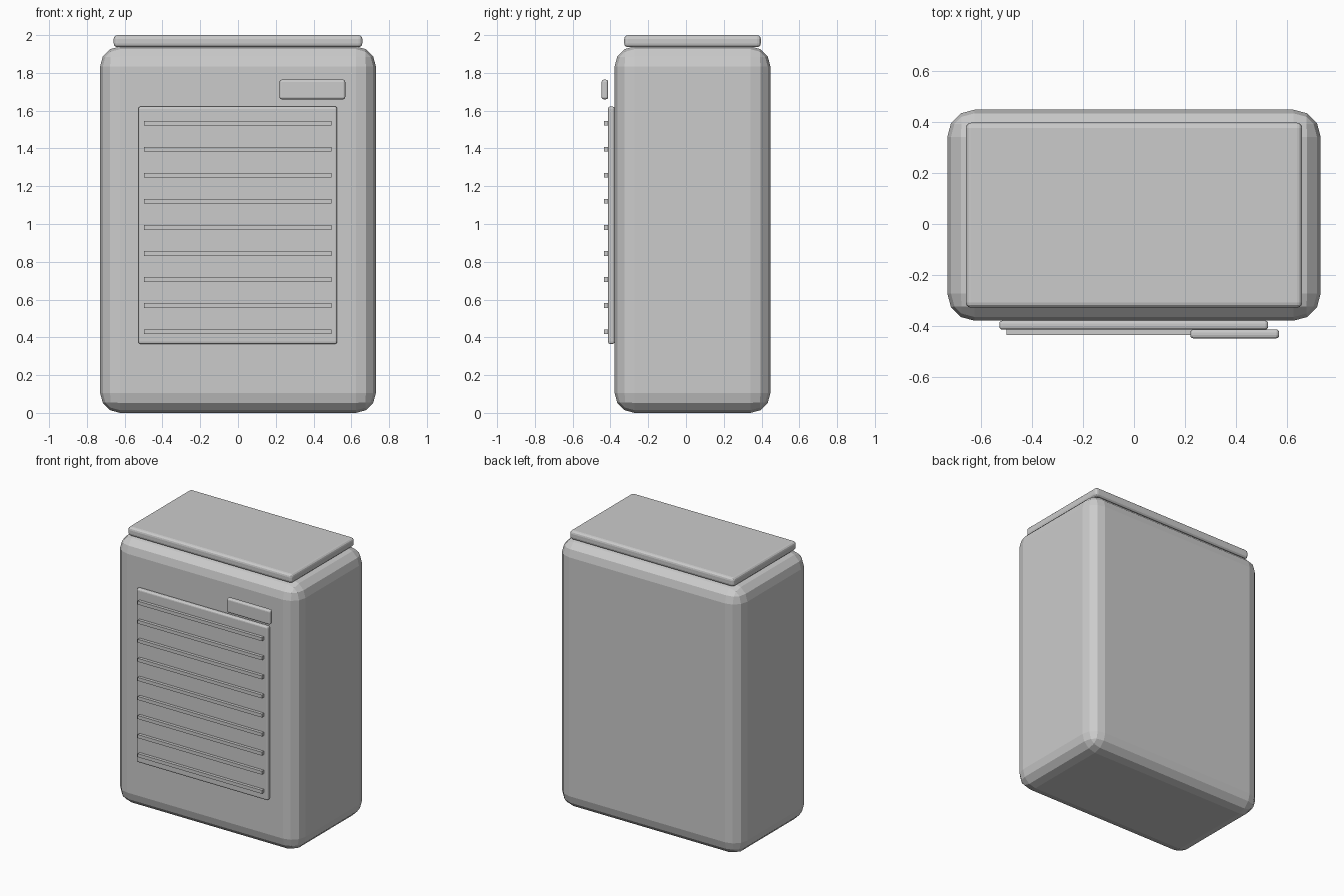
import bpy
from mathutils import Vector

cube = bpy.data.objects.get("Cube")
if cube:
    bpy.data.objects.remove(cube, do_unlink=True)

grey = bpy.data.materials.new("plain_grey")
grey.use_nodes = True
grey.diffuse_color = (0.6, 0.6, 0.6, 1)
grey.node_tree.nodes["Principled BSDF"].inputs["Base Color"].default_value = (0.6, 0.6, 0.6, 1)


def box(name, low, high, bevel=0, segments=3):
    """Box between two corners, with optionally rounded edges."""
    low, high = Vector(low), Vector(high)
    bpy.ops.mesh.primitive_cube_add(size=1, location=(low + high) / 2)
    obj = bpy.context.object
    obj.name = name
    obj.scale = high - low
    bpy.ops.object.transform_apply(location=False, rotation=False, scale=True)
    obj.data.materials.append(grey)
    if bevel:
        mod = obj.modifiers.new("rounded_edges", 'BEVEL')
        mod.width = bevel
        mod.segments = segments
    return obj


# Cabinet and lid
box("cabinet_body", (-0.73, -0.378, 0), (0.73, 0.447, 1.94), 0.106)
box("top_lid", (-0.658, -0.327, 1.936), (0.658, 0.396, 2), 0.02)

# Front grille panel and control plate
box("grille_panel", (-0.527, -0.413, 0.365), (0.525, -0.378, 1.622), 0.012)
box("control_plate", (0.22, -0.447, 1.66), (0.568, -0.412, 1.764), 0.012)

# Horizontal slats across the grille
for i in range(9):
    z = 0.43 + i * 0.138
    box(f"grille_slat_{i + 1}", (-0.498, -0.435, z - 0.0125), (0.496, -0.412, z + 0.0125))
